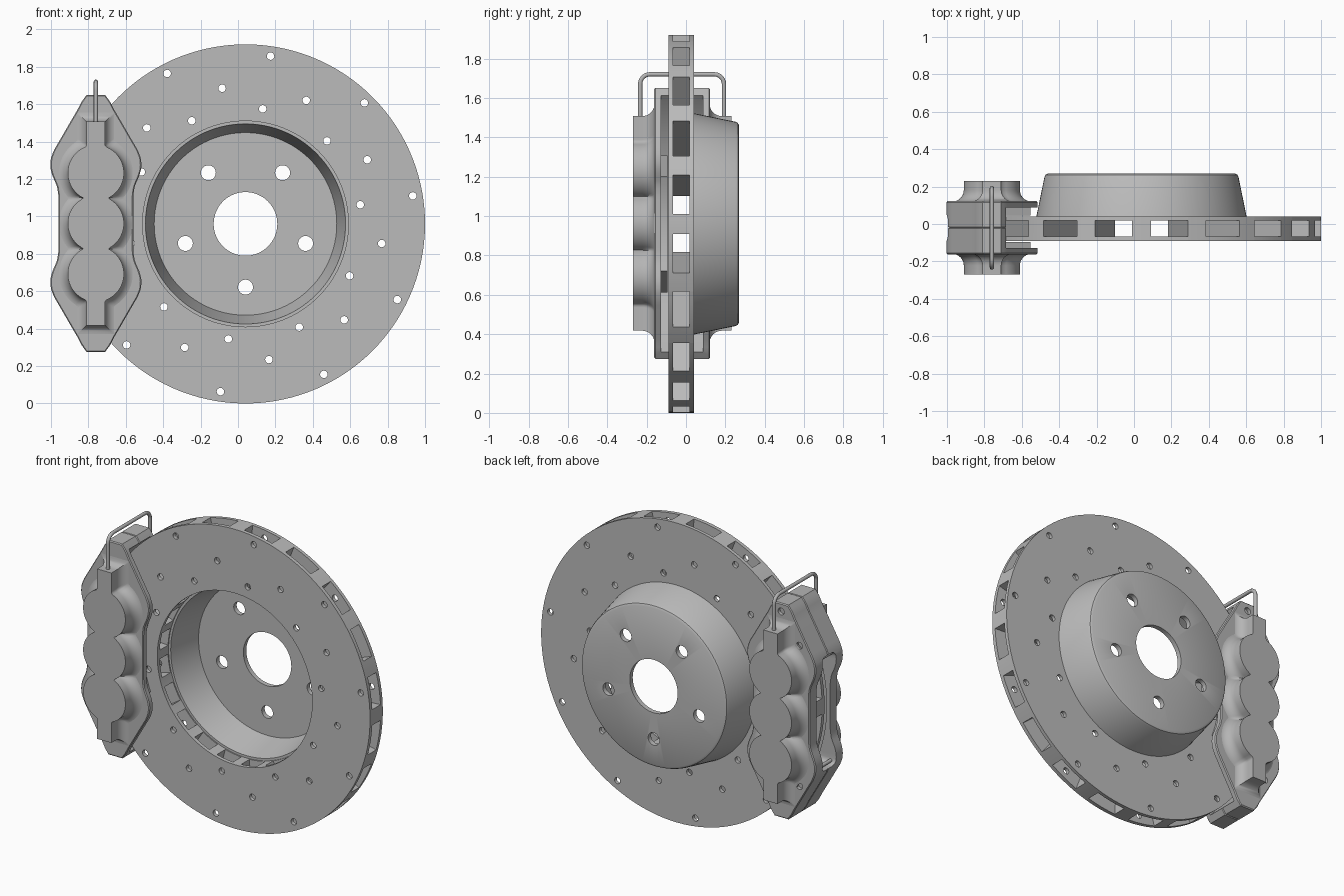
import bpy, bmesh
from math import sin, cos, pi, radians, sqrt

if "Cube" in bpy.data.objects:
    bpy.data.objects.remove(bpy.data.objects["Cube"])

CX, CZ, R = 0.04, 0.96, 0.96        # rotor axis and radius
PX, PZ = -0.76, 0.9625              # caliper centre
MID = -0.02                         # caliper split plane


def material(name, v):
    m = bpy.data.materials.new(name)
    m.use_nodes = True
    m.diffuse_color = (v, v, v, 1)
    m.node_tree.nodes["Principled BSDF"].inputs["Base Color"].default_value = (v, v, v, 1)
    return m


iron = material("rotor grey", 0.5)
alloy = material("caliper grey", 0.46)


def finish(name, bm, mat):
    bmesh.ops.recalc_face_normals(bm, faces=bm.faces)
    me = bpy.data.meshes.new(name)
    bm.to_mesh(me)
    bm.free()
    me.materials.append(mat)
    ob = bpy.data.objects.new(name, me)
    bpy.context.collection.objects.link(ob)
    return ob


def smooth(ob, angle=35):
    bpy.ops.object.select_all(action='DESELECT')
    ob.select_set(True)
    bpy.context.view_layer.objects.active = ob
    bpy.ops.object.shade_smooth_by_angle(angle=radians(angle))


def bridge(bm, rings, caps=True):
    """Join equal loops of points; cap the ends or close the chain."""
    loops = [[bm.verts.new(p) for p in ring] for ring in rings]
    pairs = list(zip(loops, loops[1:])) + ([] if caps else [(loops[-1], loops[0])])
    n = len(loops[0])
    for a, b in pairs:
        for i in range(n):
            j = (i + 1) % n
            bm.faces.new((a[i], a[j], b[j], b[i]))
    if caps:
        bm.faces.new(loops[0])
        bm.faces.new(loops[-1])


def circle(x, z, r, y, n):
    return [(x + r * cos(2 * pi * i / n), y, z + r * sin(2 * pi * i / n)) for i in range(n)]


def rod(bm, x, z, r, y0, y1, n=20):
    bridge(bm, [circle(x, z, r, y, n) for y in (y0, y1)])


def sector(bm, r0, r1, a0, a1, y0, y1, n=6):
    """Ring sector about the rotor axis, angles in degrees."""
    angs = [radians(a0 + (a1 - a0) * i / n) for i in range(n + 1)]
    pts = [(r0, a) for a in angs] + [(r1, a) for a in reversed(angs)]
    bridge(bm, [[(CX + r * cos(a), y, CZ + r * sin(a)) for r, a in pts] for y in (y0, y1)])


def cut(ob, bm):
    cutter = finish("cutter", bm, ob.data.materials[0])
    cutter.hide_render = True
    mod = ob.modifiers.new("cut", 'BOOLEAN')
    mod.operation, mod.solver, mod.object = 'DIFFERENCE', 'EXACT', cutter
    bpy.ops.object.select_all(action='DESELECT')
    bpy.context.view_layer.objects.active = ob
    ob.select_set(True)
    bpy.ops.object.modifier_apply(modifier="cut")
    bpy.data.objects.remove(cutter)


# Vented rotor with hat, turned from one profile
profile = [(0.55, -0.09), (R, -0.09), (R, 0.04), (0.562, 0.04), (0.519, 0.25),
           (0.513, 0.263), (0.5, 0.27), (0.17, 0.27), (0.17, 0.24), (0.488, 0.24),
           (0.535, 0.025), (0.55, 0.025)]
bm = bmesh.new()
bridge(bm, [circle(CX, CZ, r, y, 120) for r, y in profile], caps=False)
rotor = finish("brake_rotor", bm, iron)

# Cooling vents between the friction plates
bm = bmesh.new()
for k in range(20):
    sector(bm, 0.541, 1.0, 18 * k + 3, 18 * k + 15, -0.066, 0.018)
cut(rotor, bm)

# Drilled holes and wheel bolt holes
bm = bmesh.new()
for r, offset in ((0.907, 9.5), (0.736, 27.8), (0.622, 9.5)):
    for k in range(10):
        a = radians(offset + 36 * k)
        rod(bm, CX + r * cos(a), CZ + r * sin(a), 0.02, -0.2, 0.1)
for k in range(5):
    a = radians(54 + 72 * k)
    rod(bm, CX + 0.338 * cos(a), CZ + 0.338 * sin(a), 0.04, 0.1, 0.4, 28)
cut(rotor, bm)
smooth(rotor)


def loft(name, width, half, rings, n, flip=False):
    """Stack symmetric outlines; width(dz, offset) gives the half width."""
    bm = bmesh.new()
    loops = []
    for y, d in rings:
        zs = [(half + d) * (2 * i / n - 1) for i in range(n + 1)]
        y = 2 * MID - y if flip else y
        loops.append([(PX + width(z, d), y, PZ + z) for z in zs]
                     + [(PX - width(z, d), y, PZ + z) for z in reversed(zs)])
    bridge(bm, loops)
    return finish(name, bm, alloy)


OUTLINE = [(0, 0.2), (0.15, 0.2), (0.2, 0.208), (0.26, 0.234), (0.3, 0.244), (0.345, 0.242),
           (0.39, 0.225), (0.45, 0.19), (0.54, 0.138), (0.61, 0.097), (0.65, 0.077), (0.7, 0.04)]


def body_width(z, d):
    z = abs(z)
    for (z0, w0), (z1, w1) in zip(OUTLINE, OUTLINE[1:]):
        if z <= z1:
            return w0 + (w1 - w0) * (z - z0) / (z1 - z0) + d
    return OUTLINE[-1][1] + d


def piston_width(z, d):
    w = 0.05 + d
    for c in (-0.27, 0, 0.27):
        h = (0.15 + d) ** 2 - (z - c) ** 2
        if h > 0:
            w = max(w, sqrt(h))
    return min(w, body_width(z, -0.006)) if d else w


# Caliper body with a split groove
body = loft("caliper_body", body_width, 0.6875,
            [(-0.162, -0.006), (-0.156, 0), (MID - 0.005, 0), (MID, -0.007),
             (MID + 0.005, 0), (0.116, 0), (0.122, -0.006)], 70)

# Slot for the rotor
bm = bmesh.new()
rod(bm, CX, CZ, 0.975, -0.127, 0.087, 120)
cut(body, bm)

# Rounded window through the outer bridge
bm = bmesh.new()
corners = [(sy, sz, k) for sy, sz, k0 in ((1, 1, 0), (-1, 1, 1), (-1, -1, 2), (1, -1, 3))
           for k in [k0 + i / 5 for i in range(6)]]
loop = [(MID + sy * 0.035 + 0.035 * cos(k * pi / 2),
         PZ + sz * 0.33 + 0.035 * sin(k * pi / 2)) for sy, sz, k in corners]
bridge(bm, [[(x, y, z) for y, z in loop] for x in (-1.1, -0.8)])
cut(body, bm)

# Bolt recesses on the rear flange
bm = bmesh.new()
for x, dz in ((-0.89, 0.45), (-0.89, -0.45), (PX, 0.635)):
    rod(bm, x, PZ + dz, 0.022, 0.1, 0.2)
cut(body, bm)
smooth(body)

# Piston housings, flared into the flanges
fillet = [(-0.222 + 0.062 * sin(t), 0.062 * (1 - cos(t))) for t in [i * pi / 16 for i in range(9)]]
for side, flip in (("front", False), ("rear", True)):
    housing = loft(side + "_piston_housing", piston_width, 0.545,
                   [(-0.27, 0)] + fillet + [(-0.15, 0.062)], 120, flip)
    smooth(housing, 40)

# Brake pads
for side, y0, y1 in (("front", -0.13, -0.095), ("rear", 0.045, 0.09)):
    bm = bmesh.new()
    sector(bm, 0.64, 0.93, 158, 202, y0, y1, 12)
    smooth(finish(side + "_brake_pad", bm, alloy))

# Retaining pins across the window
for side, dz in (("upper", 0.345), ("lower", -0.345)):
    bm = bmesh.new()
    rod(bm, -0.965, PZ + dz, 0.011, -0.11, 0.07, 16)
    smooth(finish(side + "_retaining_pin", bm, alloy))

# Crossover fluid pipe
path = [(-0.233, 1.48)]
path += [(-0.183 - 0.05 * cos(t), 1.67 + 0.05 * sin(t)) for t in [i * pi / 12 for i in range(7)]]
path += [(2 * MID - y, z) for y, z in reversed(path)]
curve = bpy.data.curves.new("fluid_pipe", 'CURVE')
curve.dimensions = '3D'
curve.bevel_depth, curve.bevel_resolution, curve.use_fill_caps = 0.0115, 3, True
spline = curve.splines.new('POLY')
spline.points.add(len(path) - 1)
for p, (y, z) in zip(spline.points, path):
    p.co = (PX, y, z, 1)
    spline.use_smooth = True
curve.materials.append(alloy)
bpy.context.collection.objects.link(bpy.data.objects.new("fluid_pipe", curve))
